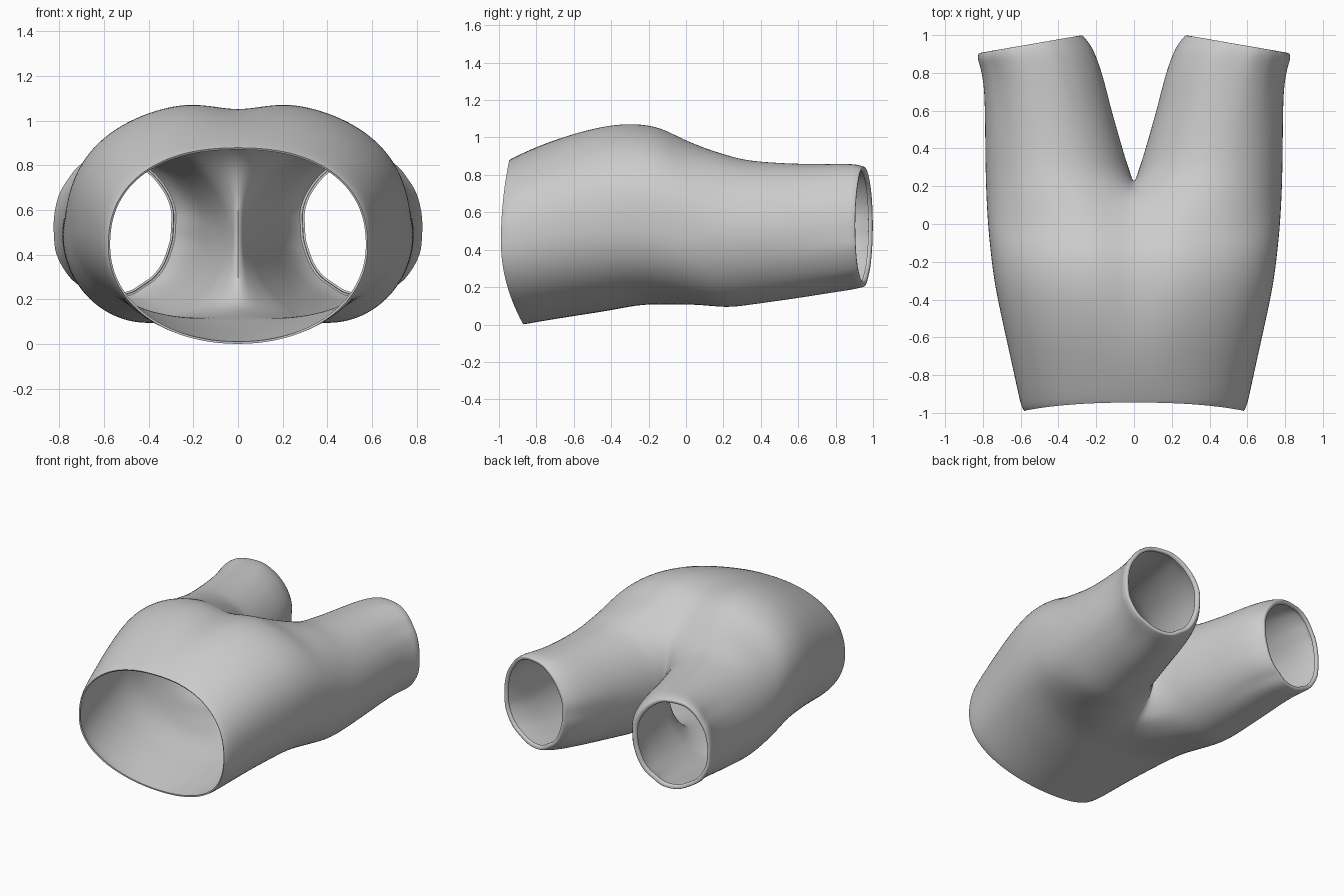
import bpy, bmesh, math, random
from math import sin, cos, pi, exp, radians

if "Cube" in bpy.data.objects:
    bpy.data.objects.remove(bpy.data.objects["Cube"])

random.seed(4)
N, M = 26, 10          # outer arc segments, inner leg segments


def spow(v, p):
    return math.copysign(abs(v) ** p, v)


# Torso rings: y at top, y at side, y at bottom, half width, top z, bottom z, dip top, dip bottom
TORSO = [
    (-0.945, -0.99, -0.87, 0.582, 0.880, 0.000, 0.00, 0.00),
    (-0.92, -0.965, -0.845, 0.600, 0.895, 0.004, 0.00, 0.00),
    (-0.78, -0.82, -0.74, 0.630, 0.960, 0.022, 0.00, 0.00),
    (-0.60, -0.63, -0.58, 0.672, 1.035, 0.048, 0.015, 0.00),
    (-0.43, -0.45, -0.43, 0.712, 1.082, 0.070, 0.035, 0.00),
    (-0.28, -0.30, -0.30, 0.742, 1.098, 0.092, 0.05, -0.005),
    (-0.13, -0.15, -0.20, 0.760, 1.075, 0.100, 0.055, -0.012),
    (-0.03, -0.02, -0.08, 0.773, 1.015, 0.093, 0.065, -0.04),
]
# Leg rings: y at inner edge, y at outer edge, inner x, outer x, bottom z, top z
LEGS = [
    (0.265, 0.12, 0.016, 0.782, 0.086, 0.915),
    (0.34, 0.26, 0.042, 0.787, 0.098, 0.882),
    (0.46, 0.42, 0.077, 0.789, 0.118, 0.868),
    (0.62, 0.59, 0.122, 0.792, 0.142, 0.862),
    (0.78, 0.73, 0.160, 0.798, 0.168, 0.863),
    (0.91, 0.83, 0.205, 0.818, 0.186, 0.866),
    (0.965, 0.87, 0.240, 0.834, 0.196, 0.862),
    (0.998, 0.90, 0.268, 0.830, 0.204, 0.852),
    (1.000, 0.905, 0.275, 0.826, 0.209, 0.848),
    # hem folded inwards
    (0.995, 0.905, 0.296, 0.804, 0.232, 0.826),
    (0.975, 0.885, 0.296, 0.804, 0.232, 0.826),
]
# Crotch seam on the mirror plane, from bottom centre up to top centre (y, z)
CROTCH = [(-0.01, 0.165), (0.07, 0.215), (0.135, 0.29), (0.18, 0.38), (0.21, 0.49),
          (0.215, 0.60), (0.195, 0.70), (0.155, 0.79), (0.095, 0.865)]


def torso_ring(k, yt, ys, yb, w, zt, zb, dt, db):
    pts = []
    cz, rz = (zt + zb) / 2, (zt - zb) / 2
    low = 0.96 - 0.22 * (k / (len(TORSO) - 1)) ** 1.3   # underside squares up towards the legs
    for i in range(N + 1):
        a = pi / 2 - pi * i / N
        p = 0.87 if a > 0 else low
        x = w * spow(cos(a), p) if 0 < i < N else 0.0
        s = spow(sin(a), p)
        z = cz + rz * s
        z -= (dt if s > 0 else db) * exp(-(x / 0.14) ** 2)
        ye = yt if s > 0 else yb
        pts.append((x, ys + (ye - ys) * s * s, z))
    return pts


def leg_ring(yi, yo, xi, xo, zb, zt, pleat):
    pts = []
    cx, rx, cz, rz = (xi + xo) / 2, (xo - xi) / 2, (zt + zb) / 2, (zt - zb) / 2
    start = radians(128)
    angles = [start - 2 * start * i / N for i in range(N + 1)]
    rest = 2 * pi - 2 * start
    angles += [-start - rest * j / M for j in range(1, M)]
    for k, a in enumerate(angles):
        g = 1 + pleat * PLEATS[k]
        c, s = cos(a), sin(a)
        pts.append((cx + rx * g * c, (yi + yo) / 2 + (yo - yi) / 2 * c, cz + rz * g * s))
    return pts


PLEATS = [random.uniform(-1, 1) for _ in range(N + M)]

# Garment half: lofted torso arcs joined to a closed leg tube
bm = bmesh.new()
prev = None
for k, r in enumerate(TORSO):
    ring = [bm.verts.new(p) for p in torso_ring(k, *r)]
    if prev:
        for i in range(N):
            bm.faces.new((prev[i], prev[i + 1], ring[i + 1], ring[i]))
    prev = ring
prev = prev + [bm.verts.new((0, y, z)) for y, z in CROTCH]
for k, r in enumerate(LEGS):
    pleat = min(max(0, k - 2) * 0.007, 0.022)
    ring = [bm.verts.new(p) for p in leg_ring(*r, pleat)]
    for i in range(N + M):
        j = (i + 1) % (N + M)
        bm.faces.new((prev[i], prev[j], ring[j], ring[i]))
    prev = ring
bmesh.ops.recalc_face_normals(bm, faces=bm.faces)
# Make sure normals point outwards
f = max(bm.faces, key=lambda q: q.calc_center_median().x - 2 * abs(q.calc_center_median().y))
if f.normal.x < 0:
    bmesh.ops.reverse_faces(bm, faces=bm.faces)
me = bpy.data.meshes.new("shorts")
bm.to_mesh(me)
bm.free()
shorts = bpy.data.objects.new("shorts", me)
bpy.context.collection.objects.link(shorts)

# Mirror the half, smooth it and give the cloth its thickness
mir = shorts.modifiers.new("mirror", 'MIRROR')
mir.use_clip = True
mir.merge_threshold = 0.002
sub = shorts.modifiers.new("smooth", 'SUBSURF')
sub.levels = sub.render_levels = 2
sol = shorts.modifiers.new("cloth", 'SOLIDIFY')
sol.thickness = 0.01
sol.offset = -1

bpy.context.view_layer.objects.active = shorts
shorts.select_set(True)
for m in ("mirror", "smooth", "cloth"):
    bpy.ops.object.modifier_apply(modifier=m)
bpy.ops.object.shade_smooth_by_angle(angle=radians(40))
